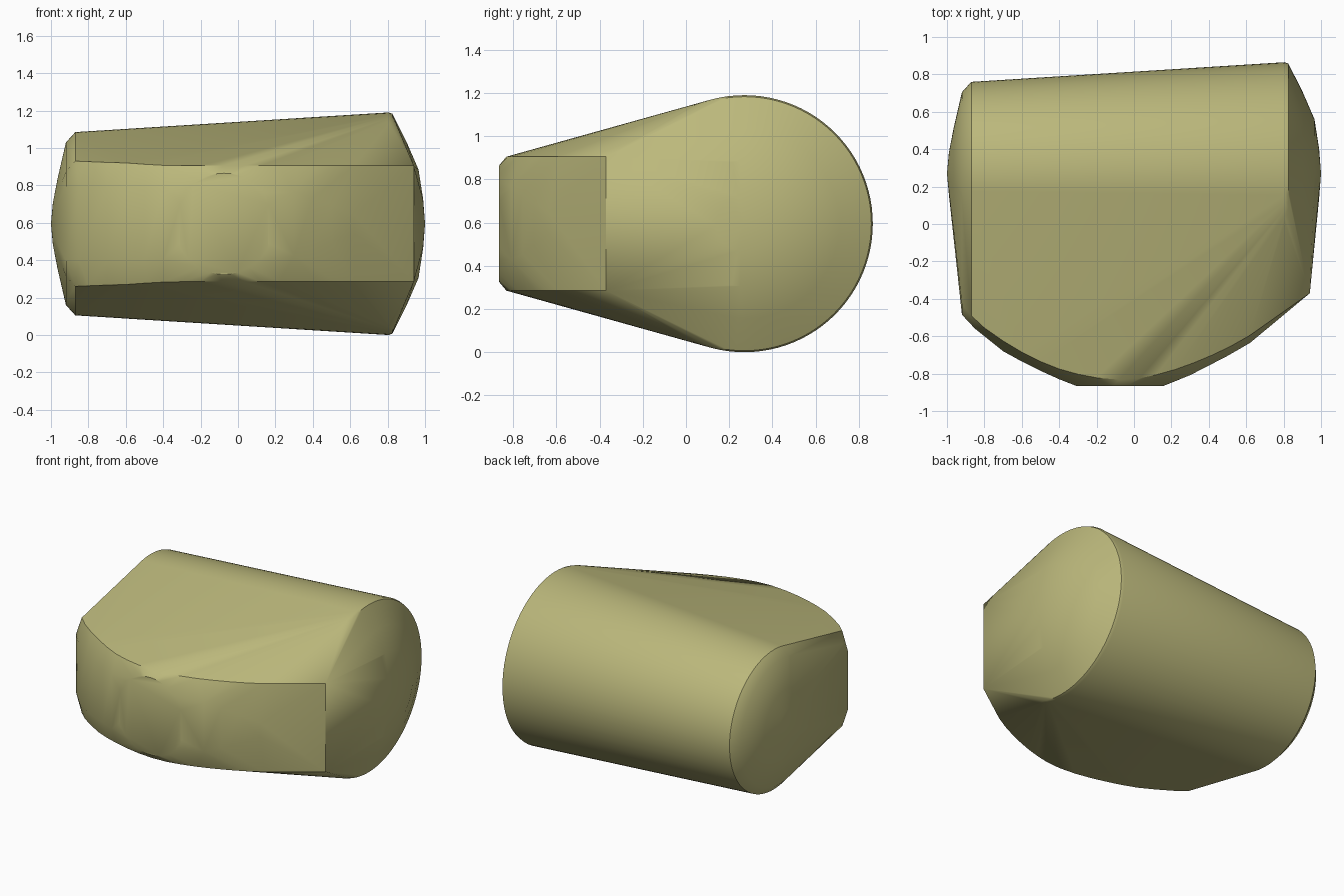
import bpy
import bmesh
import math

cube = bpy.data.objects.get("Cube")
if cube:
    bpy.data.objects.remove(cube, do_unlink=True)

CY, CZ = 0.27, 0.595   # axis of the rounded barrel

# Single olive material
olive = bpy.data.materials.new("olive")
olive.use_nodes = True
colour = (0.50, 0.48, 0.20, 1)
olive.diffuse_color = colour
olive.node_tree.nodes["Principled BSDF"].inputs["Base Color"].default_value = colour

bm = bmesh.new()


def add_pair(x, y, half):
    """Two points mirrored about the mid-height plane."""
    for s in (-1, 1):
        bm.verts.new((x, y, CZ + s * half))


# Tapered barrel with domed ends: (x, radius)
barrel = [(-0.99, 0.11), (-0.965, 0.24), (-0.92, 0.435), (-0.87, 0.49),
          (0.805, 0.595), (0.825, 0.588), (0.90, 0.44), (0.965, 0.29), (0.99, 0.13)]
SEG = 96
for x, r in barrel:
    for i in range(SEG):
        a = 2 * math.pi * i / SEG
        bm.verts.new((x, CY + r * math.cos(a), CZ + r * math.sin(a)))
for x in (-1.0, 1.0):
    bm.verts.new((x, CY, CZ))

# Curved front rim, upper and lower: (x, y, half height)
rim = [(-0.92, -0.43, 0.28), (-0.87, -0.49, 0.335), (-0.80, -0.555, 0.332),
       (-0.70, -0.625, 0.328), (-0.60, -0.685, 0.325), (-0.50, -0.735, 0.318),
       (-0.40, -0.775, 0.312), (-0.30, -0.803, 0.31), (-0.20, -0.822, 0.31),
       (-0.08, -0.832, 0.31), (0.03, -0.825, 0.31), (0.12, -0.806, 0.31),
       (0.22, -0.778, 0.31), (0.32, -0.742, 0.31), (0.42, -0.70, 0.31),
       (0.52, -0.652, 0.31), (0.62, -0.595, 0.31), (0.94, -0.37, 0.31)]
# Bulge of the front face between the rims
bulge = [(-0.92, -0.485, 0.20), (-0.85, -0.56, 0.20), (-0.70, -0.68, 0.20),
         (-0.60, -0.735, 0.20), (-0.50, -0.785, 0.19), (-0.40, -0.83, 0.19),
         (0.30, -0.808, 0.17), (0.40, -0.757, 0.14), (0.50, -0.705, 0.10),
         (0.62, -0.636, 0.05)]
for p in rim + bulge:
    add_pair(*p)

# Flat round pad at the front, clipped at both sides
for i in range(48):
    a = 2 * math.pi * i / 48
    dx = max(-0.235, min(0.235, 0.27 * math.cos(a)))
    bm.verts.new((-0.075 + dx, -0.865, CZ + 0.27 * math.sin(a)))

# Wrap everything in one convex skin
bmesh.ops.remove_doubles(bm, verts=bm.verts, dist=0.0005)
res = bmesh.ops.convex_hull(bm, input=bm.verts, use_existing_faces=False)
inner = {g for g in res["geom_interior"] + res["geom_unused"]
         if isinstance(g, bmesh.types.BMVert)}
bmesh.ops.delete(bm, geom=list(inner), context="VERTS")
bmesh.ops.dissolve_limit(bm, angle_limit=math.radians(0.3),
                         verts=bm.verts, edges=bm.edges)
bmesh.ops.recalc_face_normals(bm, faces=bm.faces)

mesh = bpy.data.meshes.new("wedge_body")
bm.to_mesh(mesh)
bm.free()
body = bpy.data.objects.new("wedge_body", mesh)
bpy.context.collection.objects.link(body)
mesh.materials.append(olive)

bpy.ops.object.select_all(action="DESELECT")
body.select_set(True)
bpy.context.view_layer.objects.active = body
bpy.ops.object.shade_smooth_by_angle(angle=math.radians(35))
